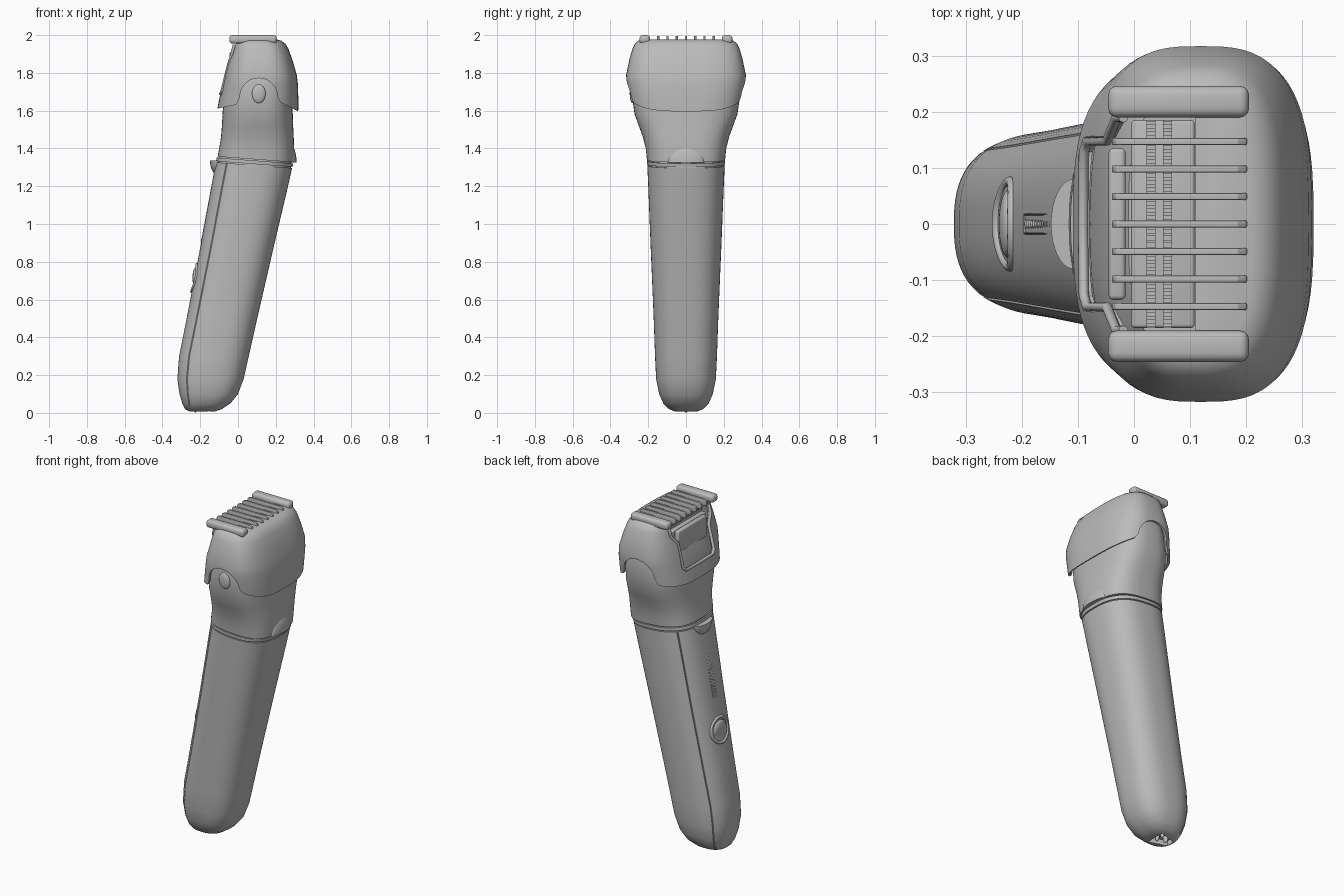
import bpy, bmesh, math
from mathutils import Vector

if "Cube" in bpy.data.objects:
    bpy.data.objects.remove(bpy.data.objects["Cube"])

grey = bpy.data.materials.new("plain_grey")
grey.use_nodes = True
GREY = (0.5, 0.5, 0.5, 1)
grey.diffuse_color = GREY
grey.node_tree.nodes["Principled BSDF"].inputs["Base Color"].default_value = GREY


def finish(name, bm, angle=35):
    bmesh.ops.recalc_face_normals(bm, faces=bm.faces)
    mesh = bpy.data.meshes.new(name)
    bm.to_mesh(mesh)
    bm.free()
    ob = bpy.data.objects.new(name, mesh)
    bpy.context.collection.objects.link(ob)
    mesh.materials.append(grey)
    smooth(ob, angle)
    return ob


def select(ob):
    bpy.ops.object.select_all(action='DESELECT')
    ob.select_set(True)
    bpy.context.view_layer.objects.active = ob


def smooth(ob, angle=35):
    select(ob)
    bpy.ops.object.shade_smooth_by_angle(angle=math.radians(angle))


def loft(name, rows, power, seam=None, open_bottom=False):
    """Stack of superellipse sections: rows are (z, x_min, x_max, half_y, tilt)."""
    angles = [(i * math.tau / 72, 1) for i in range(72)]
    if seam:
        for s in (seam, math.tau - seam):
            angles = [a for a in angles if abs(a[0] - s) > 0.03]
            angles += [(s - 0.022, 1), (s, 0.965), (s + 0.022, 1)]
        angles.sort()
    bm = bmesh.new()
    rings = []
    for z, x0, x1, hy, tilt in rows:
        ring = []
        for a, k in angles:
            c, s = math.cos(a), math.sin(a)
            u = math.copysign(abs(c) ** (2 / power), c) * k
            v = math.copysign(abs(s) ** (2 / power), s) * k
            x = (x0 + x1) / 2 + u * (x1 - x0) / 2
            ring.append(bm.verts.new((x, v * hy, z - tilt * (x - 0.09))))
        rings.append(ring)
    n = len(angles)
    for low, up in zip(rings, rings[1:]):
        for i in range(n):
            j = (i + 1) % n
            bm.faces.new((low[i], low[j], up[j], up[i]))
    bm.faces.new(rings[-1])
    if not open_bottom:
        bm.faces.new(rings[0][::-1])
    return finish(name, bm)


def prism(name, pts, axis, lo, hi, bevel=0):
    """Extrude a 2D outline along x, y or z."""
    def place(p, d):
        p = list(p)
        p.insert("xyz".index(axis), d)
        return p
    bm = bmesh.new()
    face = bm.faces.new([bm.verts.new(place(p, lo)) for p in pts])
    ext = bmesh.ops.extrude_face_region(bm, geom=[face])
    shift = Vector(place((0, 0), hi - lo))
    bmesh.ops.translate(bm, vec=shift, verts=[v for v in ext["geom"] if isinstance(v, bmesh.types.BMVert)])
    if bevel:
        bmesh.ops.bevel(bm, geom=bm.edges[:], offset=bevel, segments=3, profile=0.5, affect='EDGES')
    return finish(name, bm)


def box(name, x, y, z, bevel=0):
    return prism(name, [(x[0], y[0]), (x[1], y[0]), (x[1], y[1]), (x[0], y[1])], 'z', *z, bevel)


def carve(ob, *cutters):
    for cutter in cutters:
        cutter.hide_render = True
        mod = ob.modifiers.new("cut", 'BOOLEAN')
        mod.object, mod.operation, mod.solver = cutter, 'DIFFERENCE', 'EXACT'
        select(ob)
        bpy.ops.object.modifier_apply(modifier=mod.name)
        bpy.data.objects.remove(cutter)
    smooth(ob)


def dome(name, centre, scale, keep=0):
    """Ellipsoid, optionally only its upper (1) or lower (-1) half."""
    bm = bmesh.new()
    bmesh.ops.create_uvsphere(bm, u_segments=32, v_segments=20, radius=1)
    bmesh.ops.scale(bm, vec=scale, verts=bm.verts)
    if keep:
        cut = bmesh.ops.bisect_plane(bm, geom=bm.verts[:] + bm.edges[:] + bm.faces[:], plane_co=(0, 0, 0),
                                     plane_no=(0, 0, -keep), clear_outer=True)
        bmesh.ops.holes_fill(bm, edges=[e for e in bm.edges if e.is_boundary])
    bmesh.ops.translate(bm, vec=centre, verts=bm.verts)
    return finish(name, bm)


def tube(name, pts, radius, cyclic=False):
    curve = bpy.data.curves.new(name, 'CURVE')
    curve.dimensions, curve.bevel_depth, curve.bevel_resolution = '3D', radius, 3
    curve.use_fill_caps = True
    spline = curve.splines.new('POLY')
    spline.points.add(len(pts) - 1)
    for p, co in zip(spline.points, pts):
        p.co = (*co, 1)
    spline.use_cyclic_u = cyclic
    curve.materials.append(grey)
    ob = bpy.data.objects.new(name, curve)
    bpy.context.collection.objects.link(ob)
    select(ob)
    bpy.ops.object.convert(target='MESH')
    smooth(ob, 50)


# Handle with side seams, a grooved collar and a charging socket
T = 0.075
handle = loft("handle", [
    (0.008, -0.26, -0.12, 0.06, 0), (0.02, -0.28, -0.085, 0.09, 0), (0.05, -0.295, -0.04, 0.12, 0),
    (0.1, -0.31, 0.0, 0.142, 0), (0.18, -0.321, 0.03, 0.158, 0), (0.3, -0.312, 0.057, 0.164, 0),
    (0.5, -0.272, 0.102, 0.171, 0), (0.9, -0.195, 0.194, 0.188, 0), (1.2, -0.138, 0.262, 0.2, T),
    (1.311, -0.117, 0.286, 0.205, T)], 2.6, seam=2.27)
carve(handle, prism("socket_cutter", [(-0.262, -0.025), (-0.15, -0.06), (-0.15, 0.06), (-0.262, 0.025)],
                    'z', -0.1, 0.04))
for y in (-0.022, 0.022):
    dome("charging_pin", (-0.185, y, 0.035), (0.012, 0.012, 0.025))
dome("socket_key", (-0.225, 0, 0.03), (0.012, 0.018, 0.028))
loft("collar_groove", [(1.29, -0.11, 0.277, 0.197, T), (1.36, -0.1, 0.285, 0.198, T)], 2.6)
loft("collar", [(1.317, -0.116, 0.288, 0.206, T), (1.336, -0.113, 0.292, 0.207, T)], 2.6)

# Flared neck that continues under the comb
loft("neck", [
    (1.342, -0.108, 0.294, 0.207, T), (1.4, -0.098, 0.297, 0.213, 0.05), (1.46, -0.09, 0.295, 0.228, 0),
    (1.52, -0.085, 0.292, 0.25, 0), (1.58, -0.082, 0.29, 0.272, 0), (1.65, -0.078, 0.288, 0.282, 0),
    (1.75, -0.055, 0.28, 0.288, 0), (1.82, -0.035, 0.25, 0.27, 0), (1.87, -0.01, 0.18, 0.22, 0)], 2.9)

# Release catches and side button
dome("rear_catch", (0.28, 0, 1.325), (0.03, 0.097, 0.09), 1)
dome("front_catch", (-0.108, 0, 1.335), (0.04, 0.08, 0.075), -1)
dome("side_button", (0.11, -0.284, 1.69), (0.036, 0.014, 0.05))

# Comb shell: open below, arched over the side button, windowed on top and front
comb = loft("comb", [
    (1.56, -0.118, 0.318, 0.283, 0), (1.65, -0.102, 0.32, 0.298, 0), (1.74, -0.083, 0.317, 0.314, 0),
    (1.79, -0.073, 0.311, 0.317, 0), (1.87, -0.052, 0.288, 0.3, 0), (1.93, -0.036, 0.266, 0.283, 0),
    (1.955, -0.03, 0.25, 0.27, 0), (1.97, -0.02, 0.23, 0.252, 0), (1.976, -0.01, 0.21, 0.235, 0)],
    3.0, open_bottom=True)
shell = comb.modifiers.new("wall", 'SOLIDIFY')
shell.thickness, shell.offset = 0.014, -1
select(comb)
bpy.ops.object.modifier_apply(modifier=shell.name)
arch = [(0.11 - 0.1 * math.cos(a), 1.672 + 0.1 * math.sin(a)) for a in [math.pi * i / 20 for i in range(21)]]
hem = [(-0.3, 1.4), (-0.3, 1.6), (-0.11, 1.61), (-0.01, 1.632)] + arch + [(0.225, 1.645), (0.34, 1.585), (0.34, 1.4)]
half = [(0.19, 2.1), (0.19, 1.9), (0.148, 1.85), (0.148, 1.71), (0.128, 1.69)]
window = half + [(-y, z) for y, z in reversed(half)]
carve(comb, prism("hem_cutter", hem, 'y', -0.5, 0.5), prism("window_cutter", window, 'x', -0.3, 0.02),
      box("top_cutter", (0.0, 0.11), (-0.19, 0.19), (1.9, 2.1)))

# Raised rim around the front window
def front_x(z):
    return -0.092 + (z - 1.69) * 0.25

rim = [(front_x(z) + 1.2 * y ** 3, y, z) for y, z in [(0.19, 1.95)] + half[1:]]
tube("window_rim", rim + [(-0.091, 0, 1.69)] + [(x, -y, z) for x, y, z in reversed(rim)], 0.009)

# Comb teeth and end rails
tooth = [(-0.04, 1.97), (-0.033, 1.99), (-0.02, 1.996), (0.185, 1.996), (0.2, 1.985), (0.203, 1.96), (-0.03, 1.957)]
for i in range(-3, 4):
    y = i * 0.049
    prism("comb_tooth", tooth, 'y', y - 0.006, y + 0.006, 0.002)
for s in (-1, 1):
    box("comb_rail", (-0.046, 0.205), sorted((s * 0.19, s * 0.246)), (1.955, 2.0), 0.016)

# Cutter block with two toothed blades
box("blade_holder", (-0.005, 0.108), (-0.185, 0.185), (1.84, 1.9), 0.006)
box("front_guard", (-0.045, -0.015), (-0.135, 0.135), (1.78, 1.91), 0.008)
for name, x, top in (("fixed_blade", 0.03, 1.925), ("moving_blade", 0.06, 1.932)):
    box(name, (x - 0.008, x + 0.008), (-0.185, 0.185), (1.88, top - 0.012))
    for i in range(30):
        y = -0.18 + i * 0.0124
        box("blade_tooth", (x - 0.008, x + 0.008), (y - 0.003, y + 0.003), (top - 0.02, top))

# Power button and indicator strip on the front of the handle
lean = Vector((-1, 0, 0.19)).normalized()
up = Vector((0.19, 0, 1)).normalized()
hub = Vector((-0.231, 0, 0.715))
circle = [math.tau * i / 40 for i in range(40)]
tube("power_ring", [hub + up * 0.072 * math.sin(a) + Vector((0.01 * math.cos(a) ** 2, 0.076 * math.cos(a), 0))
                    for a in circle], 0.009, True)
dome("power_button", hub + Vector((0.006, 0, 0)), (0.016, 0.06, 0.055))
tube("indicator_rim", [Vector((-0.166, y, 1.05)) + up * z for y, z in
                       ((0.017, -0.15), (0.017, 0.15), (-0.017, 0.15), (-0.017, -0.15))], 0.003, True)
for i in range(16):
    dome("indicator_dot", Vector((-0.166, 0, 1.05)) + up * (i - 7.5) * 0.018, (0.004, 0.008, 0.005))
